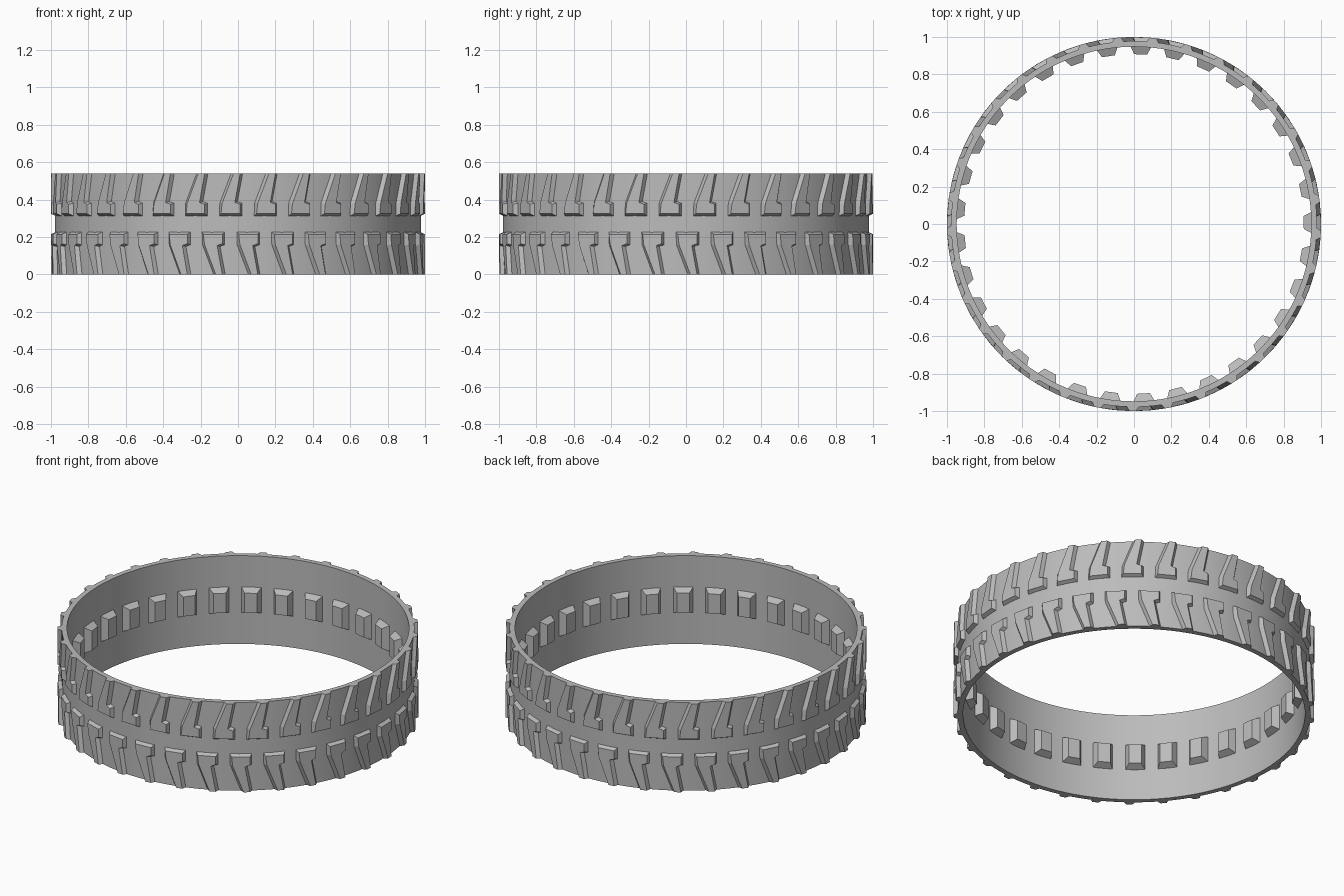
import bpy, bmesh, math

if "Cube" in bpy.data.objects:
    bpy.data.objects.remove(bpy.data.objects["Cube"])

N = 33                      # lugs around the ring
STEP = 2 * math.pi / N
H = 0.54
PHASE = math.radians(0.5)

rubber = bpy.data.materials.new("grey rubber")
rubber.diffuse_color = (0.5, 0.5, 0.5, 1)
rubber.use_nodes = True
rubber.node_tree.nodes["Principled BSDF"].inputs["Base Color"].default_value = rubber.diffuse_color


def polar(r, a, z):
    return (r * math.cos(a), r * math.sin(a), z)


def finish(bm, name):
    bmesh.ops.recalc_face_normals(bm, faces=bm.faces)
    me = bpy.data.meshes.new(name)
    bm.to_mesh(me)
    bm.free()
    me.materials.append(rubber)
    ob = bpy.data.objects.new(name, me)
    bpy.context.collection.objects.link(ob)
    return ob


def lug_ring(name, base, crest, r_base, r_crest, shift):
    """Wrap a tapered prism (tangent, z outlines) around the ring N times."""
    bm = bmesh.new()
    for k in range(N):
        a = PHASE + (k + shift) * STEP
        lo = [bm.verts.new(polar(r_base, a + t, z)) for t, z in base]
        hi = [bm.verts.new(polar(r_crest, a + t, z)) for t, z in crest]
        n = len(lo)
        for i in range(n):
            j = (i + 1) % n
            bm.faces.new((lo[i], lo[j], hi[j], hi[i]))
        bm.faces.new(hi)
        bm.faces.new(lo[::-1])
    return finish(bm, name)


# Plain band
bm = bmesh.new()
seg = N * 4
rings = []
for k in range(seg):
    a = 2 * math.pi * k / seg
    rings.append([bm.verts.new(polar(r, a, z))
                  for r, z in ((0.978, 0), (0.978, H), (0.948, H), (0.948, 0))])
for k in range(seg):
    p, q = rings[k], rings[(k + 1) % seg]
    for i in range(4):
        j = (i + 1) % 4
        bm.faces.new((p[i], q[i], q[j], p[j]))
band = finish(bm, "band")
for f in band.data.polygons:
    f.use_smooth = abs(f.normal.z) < 0.5
band.data.set_sharp_from_angle(angle=math.radians(30))

# Outer tread lugs: wide foot by the centre groove, slanted arm to the rim
base = [(-.066, .31), (.064, .31), (.064, .383), (.040, .392),
        (.068, H), (-.003, H), (-.064, .385)]
crest = [(-.052, .325), (.050, .325), (.050, .375), (.022, .385),
         (.050, H), (.015, H), (-.046, .38)]


def flip(pts):
    return [(t, H - z) for t, z in pts]


lug_ring("upper_tread", base, crest, 0.972, 1.0, 0.5)
lug_ring("lower_tread", flip(base), flip(crest), 0.972, 1.0, 0.0)


# Inner drive lugs
def rect(w, z0, z1):
    return [(-w, z0), (w, z0), (w, z1), (-w, z1)]


lug_ring("drive_lugs", rect(.060, .19, .35), rect(.038, .21, .33), 0.952, 0.908, 0.0)
